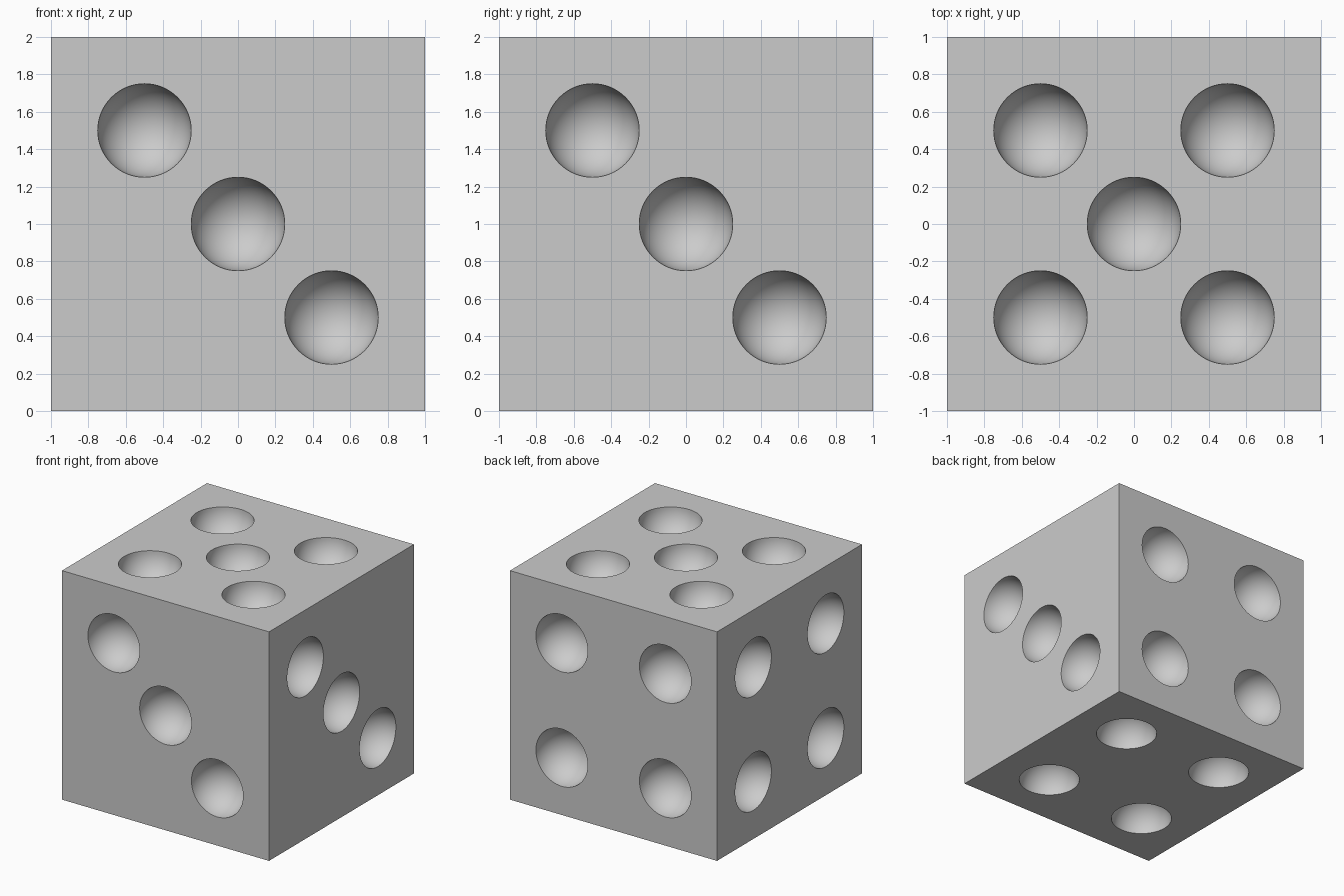
import bpy
import bmesh
import math
from mathutils import Matrix, Vector

HALF = 1.0      # half the edge of the cube
RADIUS = 0.25   # pip radius
STEP = 0.5      # pip spacing from the face centre

old = bpy.data.objects.get("Cube")
if old:
    bpy.data.objects.remove(old, do_unlink=True)

# Single grey material
grey = bpy.data.materials.new("light_grey")
grey.use_nodes = True
colour = (0.6, 0.6, 0.6, 1)
grey.diffuse_color = colour
grey.node_tree.nodes["Principled BSDF"].inputs["Base Color"].default_value = colour


def make_object(name, bm):
    mesh = bpy.data.meshes.new(name)
    bm.to_mesh(mesh)
    bm.free()
    mesh.materials.append(grey)
    obj = bpy.data.objects.new(name, mesh)
    bpy.context.collection.objects.link(obj)
    return obj


# Pip layouts in face coordinates (right, up)
diagonal = [(-1, 1), (0, 0), (1, -1)]
corners = [(-1, -1), (-1, 1), (1, -1), (1, 1)]

# Each face: outward normal, its right direction, pip layout
faces = [
    ((0, -1, 0), (1, 0, 0), diagonal),
    ((1, 0, 0), (0, 1, 0), diagonal),
    ((0, 1, 0), (-1, 0, 0), corners),
    ((-1, 0, 0), (0, -1, 0), corners),
    ((0, 0, 1), (1, 0, 0), corners + [(0, 0)]),
    ((0, 0, -1), (1, 0, 0), corners),
]

# Cube body
bm = bmesh.new()
bmesh.ops.create_cube(bm, size=2 * HALF, matrix=Matrix.Translation((0, 0, HALF)))
die = make_object("die_body", bm)

# Spheres that hollow out the pips
bm = bmesh.new()
for normal, right, layout in faces:
    n, r = Vector(normal), Vector(right)
    up = n.cross(r)
    turn = n.to_track_quat("Z", "Y").to_matrix().to_4x4()
    for a, b in layout:
        centre = Vector((0, 0, HALF)) + n * HALF + (r * a + up * b) * STEP
        bmesh.ops.create_uvsphere(bm, u_segments=64, v_segments=32, radius=RADIUS,
                                  matrix=Matrix.Translation(centre) @ turn)
cutter = make_object("pip_cutter", bm)
cutter.hide_render = True

# Cut the pips, then drop the cutter
cut = die.modifiers.new("pips", "BOOLEAN")
cut.operation = "DIFFERENCE"
cut.solver = "EXACT"
cut.object = cutter
bpy.ops.object.select_all(action="DESELECT")
die.select_set(True)
bpy.context.view_layer.objects.active = die
bpy.ops.object.modifier_apply(modifier=cut.name)
bpy.data.objects.remove(cutter, do_unlink=True)

# Smooth bowls with crisp rims and cube edges
bpy.ops.object.shade_smooth_by_angle(angle=math.radians(30))
